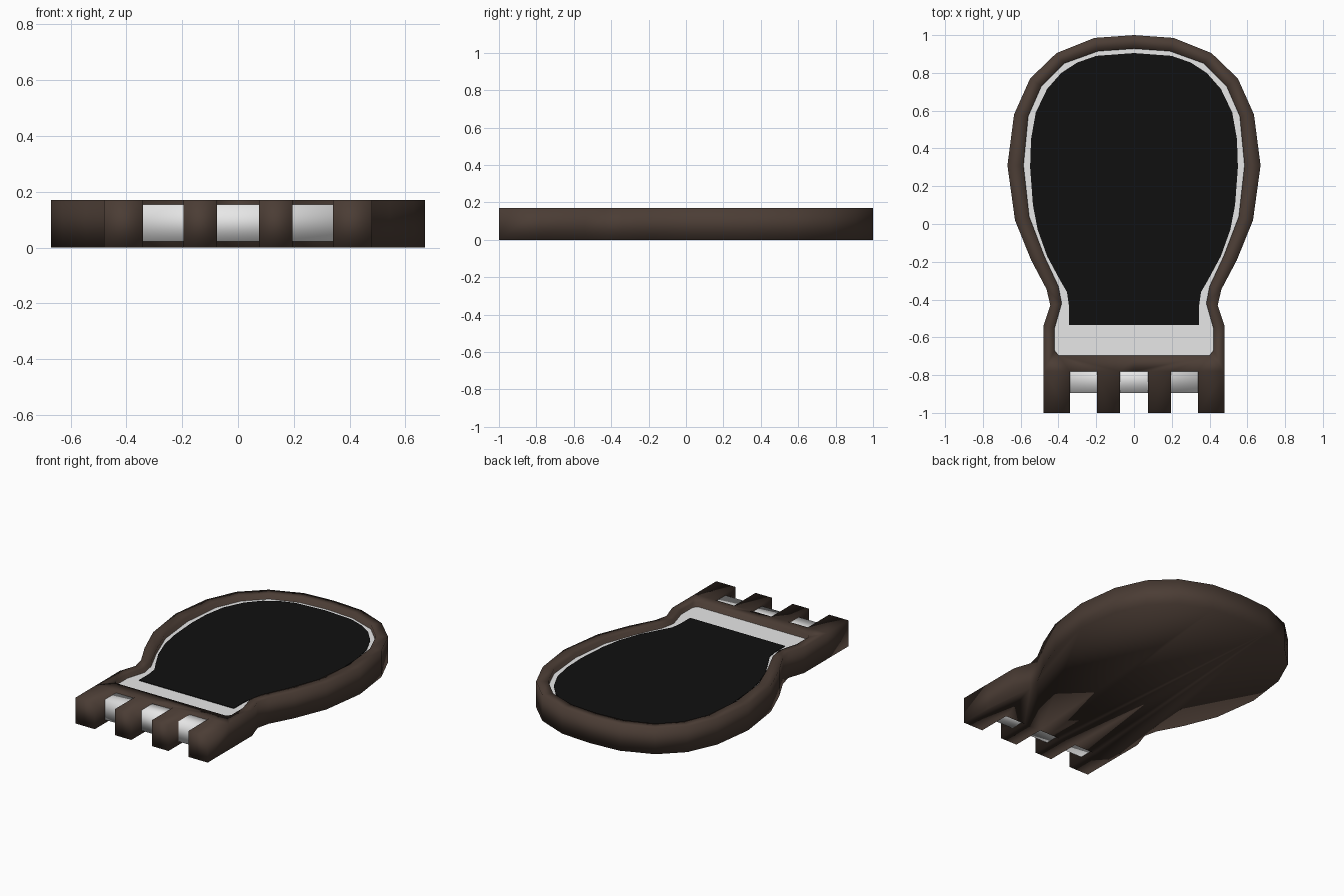
import bpy
import bmesh

cube = bpy.data.objects.get("Cube")
if cube:
    bpy.data.objects.remove(cube, do_unlink=True)


def material(name, rgb):
    m = bpy.data.materials.new(name)
    m.use_nodes = True
    m.diffuse_color = (*rgb, 1)
    m.node_tree.nodes["Principled BSDF"].inputs["Base Color"].default_value = (*rgb, 1)
    return m


BROWN = material("dark_brown", (0.07, 0.046, 0.035))
WHITE = material("white", (0.8, 0.8, 0.8))
BLACK = material("black", (0.005, 0.005, 0.005))

HEIGHT, FLOOR, PANEL_TOP = 0.17, 0.125, 0.14

# Right-hand halves of the outlines, from the rounded back to the front
OUTER = [(0, 1), (.21, .985), (.41, .905), (.55, .77), (.635, .58), (.67, .31),
         (.63, .02), (.545, -.19), (.463, -.345), (.443, -.43), (.48, -.54)]
INNER = [(0, .928), (.19, .915), (.37, .85), (.49, .73), (.56, .57), (.585, .31),
         (.555, .04), (.475, -.17), (.4, -.33), (.383, -.42), (.42, -.55)]
INNER_FRONT = [(.42, -.67), (.4, -.695), (0, -.695)]
SCREEN = [(0, .905), (.2, .89), (.3, .855), (.385, .8), (.46, .715), (.52, .59),
          (.545, .45), (.55, .3), (.535, .1), (.51, -.03), (.46, -.17), (.39, -.3),
          (.355, -.36), (.345, -.43), (.345, -.535)]

# Comb of teeth along the front edge
ROOT, TIP = -.78, -1
TEETH = [(.48, .34), (.195, .075)]
COMB = []
for a, b in TEETH:
    COMB += [(a, ROOT), (a, TIP), (b, TIP), (b, ROOT)]
COMB.append((0, ROOT))


def finish(bm, name, mat, smooth):
    bmesh.ops.recalc_face_normals(bm, faces=bm.faces)
    me = bpy.data.meshes.new(name)
    bm.to_mesh(me)
    bm.free()
    me.materials.append(mat)
    for p in me.polygons:
        p.use_smooth = smooth
    ob = bpy.data.objects.new(name, me)
    bpy.context.collection.objects.link(ob)
    return ob


def build_shell():
    bm = bmesh.new()
    cache = {}

    def face(points):
        for p in points:
            if p not in cache:
                cache[p] = bm.verts.new(p)
        bm.faces.new([cache[p] for p in points])

    def flat(points, z):
        face([(x, y, z) for x, y in points])

    def wall(points, low):
        for (ax, ay), (bx, by) in zip(points, points[1:]):
            face([(ax, ay, HEIGHT), (bx, by, HEIGHT), (bx, by, low), (ax, ay, low)])

    # Rim, front bar and teeth on top
    for i in range(len(OUTER) - 1):
        flat([OUTER[i], OUTER[i + 1], INNER[i + 1], INNER[i]], HEIGHT)
    roots = [p for p in COMB if p[1] == ROOT]
    flat([INNER[-1], OUTER[-1]] + roots + INNER_FRONT[::-1], HEIGHT)
    for a, b in TEETH:
        flat([(a, ROOT), (a, TIP), (b, TIP), (b, ROOT)], HEIGHT)
    # Side walls, recess and underside
    wall(OUTER + COMB, 0)
    wall(INNER + INNER_FRONT, FLOOR)
    flat(INNER + INNER_FRONT, FLOOR)
    flat(OUTER + COMB, 0)
    bmesh.ops.mirror(bm, geom=bm.verts[:] + bm.edges[:] + bm.faces[:],
                     axis='X', merge_dist=0.0005)
    return finish(bm, "shell", BROWN, True)


def plate(name, half, low, high, mat):
    outline = half + [(-x, y) for x, y in reversed(half) if x > 0]
    bm = bmesh.new()
    base = bm.faces.new([bm.verts.new((x, y, low)) for x, y in outline])
    top = bmesh.ops.extrude_face_region(bm, geom=[base], use_keep_orig=True)
    moved = [g for g in top["geom"] if isinstance(g, bmesh.types.BMVert)]
    bmesh.ops.translate(bm, verts=moved, vec=(0, 0, high - low))
    return finish(bm, name, mat, False)


def box(name, x, y, z, mat):
    bm = bmesh.new()
    bmesh.ops.create_cube(bm, size=1)
    for v in bm.verts:
        for axis, (low, high) in enumerate((x, y, z)):
            v.co[axis] = low if v.co[axis] < 0 else high
    return finish(bm, name, mat, True)


build_shell()
plate("white_panel", INNER + INNER_FRONT, FLOOR, PANEL_TOP, WHITE)
plate("black_screen", SCREEN, PANEL_TOP, PANEL_TOP + 0.004, BLACK)

# Hinge bar showing between the teeth
box("hinge_bar", (-.41, .41), (-.895, -.75), (.022, .155), WHITE)
